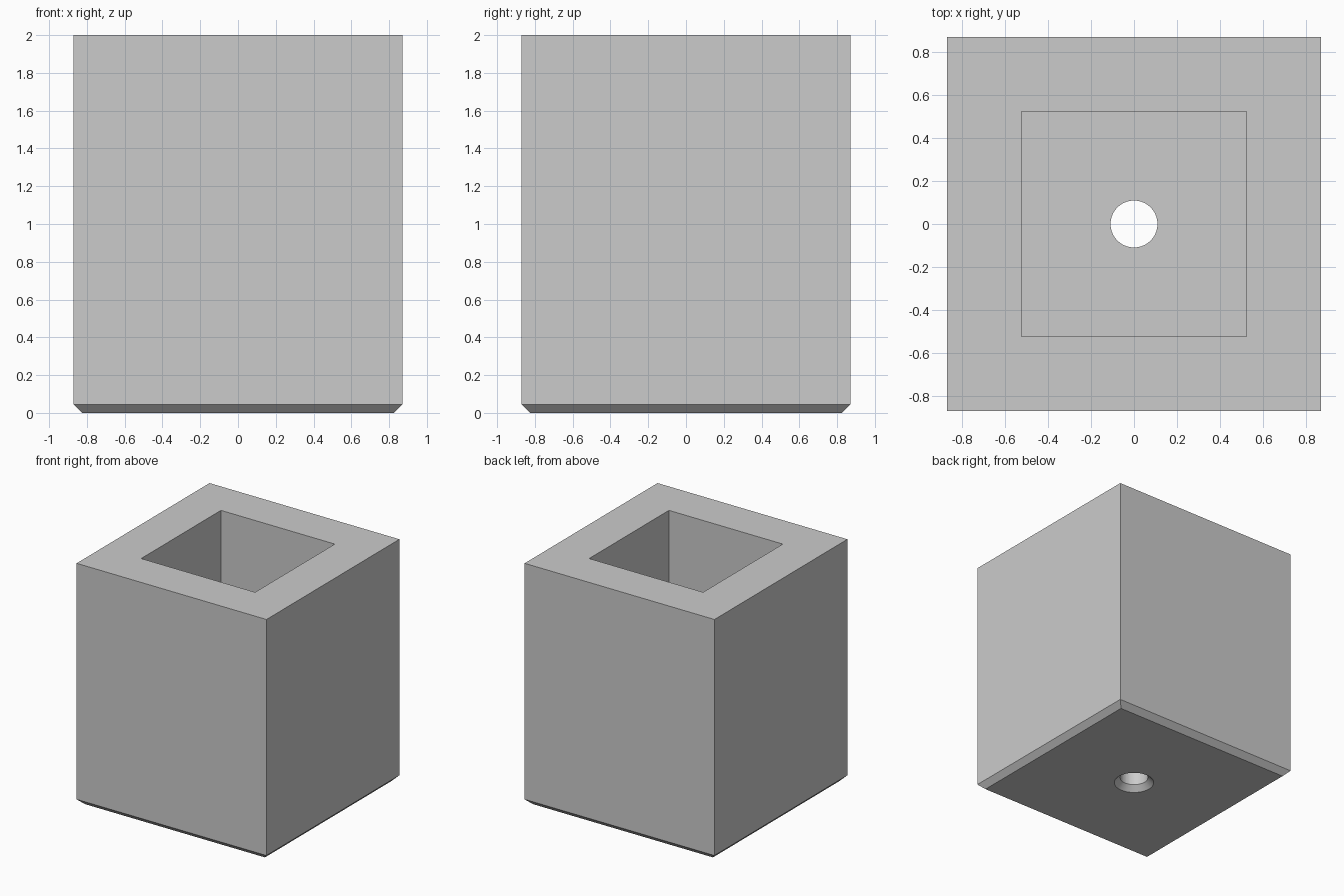
import bpy
import bmesh

# Remove the default cube
default = bpy.data.objects.get("Cube")
if default:
    bpy.data.objects.remove(default, do_unlink=True)

HALF = 0.87       # outer half width
HEIGHT = 2.0
CHAMFER = 0.045   # bottom edge and drain rim
INNER = 0.522     # cavity half width
FLOOR = HALF - INNER
HOLE = 0.109      # drain radius
SIDES = 64

# Single concrete grey
grey = bpy.data.materials.new("concrete_grey")
grey.use_nodes = True
colour = (0.6, 0.6, 0.6, 1.0)
grey.diffuse_color = colour
grey.node_tree.nodes["Principled BSDF"].inputs["Base Color"].default_value = colour


def add_box(name, half, bottom, top):
    bpy.ops.mesh.primitive_cube_add(size=2, location=(0, 0, (bottom + top) / 2))
    box = bpy.context.object
    box.name = name
    box.scale = (half, half, (top - bottom) / 2)
    bpy.ops.object.transform_apply(location=True, rotation=False, scale=True)
    box.data.materials.append(grey)
    return box


def add_cone(name, low_radius, high_radius, bottom, top):
    bpy.ops.mesh.primitive_cone_add(vertices=SIDES, radius1=low_radius,
                                    radius2=high_radius, depth=top - bottom,
                                    location=(0, 0, (bottom + top) / 2))
    cone = bpy.context.object
    cone.name = name
    cone.data.materials.append(grey)
    return cone


def cut(target, cutter):
    cutter.hide_render = True
    mod = target.modifiers.new(cutter.name, "BOOLEAN")
    mod.operation = "DIFFERENCE"
    mod.solver = "EXACT"
    mod.object = cutter
    bpy.context.view_layer.objects.active = target
    bpy.ops.object.modifier_apply(modifier=mod.name)
    bpy.data.objects.remove(cutter, do_unlink=True)


# Square planter body with a chamfered foot
body = add_box("planter_body", HALF, 0, HEIGHT)
bm = bmesh.new()
bm.from_mesh(body.data)
foot = [e for e in bm.edges if all(v.co.z < 0.01 for v in e.verts)]
bmesh.ops.bevel(bm, geom=foot, offset=CHAMFER, segments=1, affect="EDGES")
bm.to_mesh(body.data)
bm.free()

# Square cavity, drain hole and flared drain rim
cut(body, add_box("cavity_cutter", INNER, FLOOR, HEIGHT + 0.2))
cut(body, add_cone("drain_cutter", HOLE, HOLE, -0.1, FLOOR + 0.1))
cut(body, add_cone("drain_rim_cutter", HOLE + 2 * CHAMFER, HOLE - CHAMFER,
                   -CHAMFER, 2 * CHAMFER))

# Smooth only the round drain
bpy.ops.object.select_all(action="DESELECT")
body.select_set(True)
bpy.context.view_layer.objects.active = body
bpy.ops.object.shade_smooth_by_angle()
